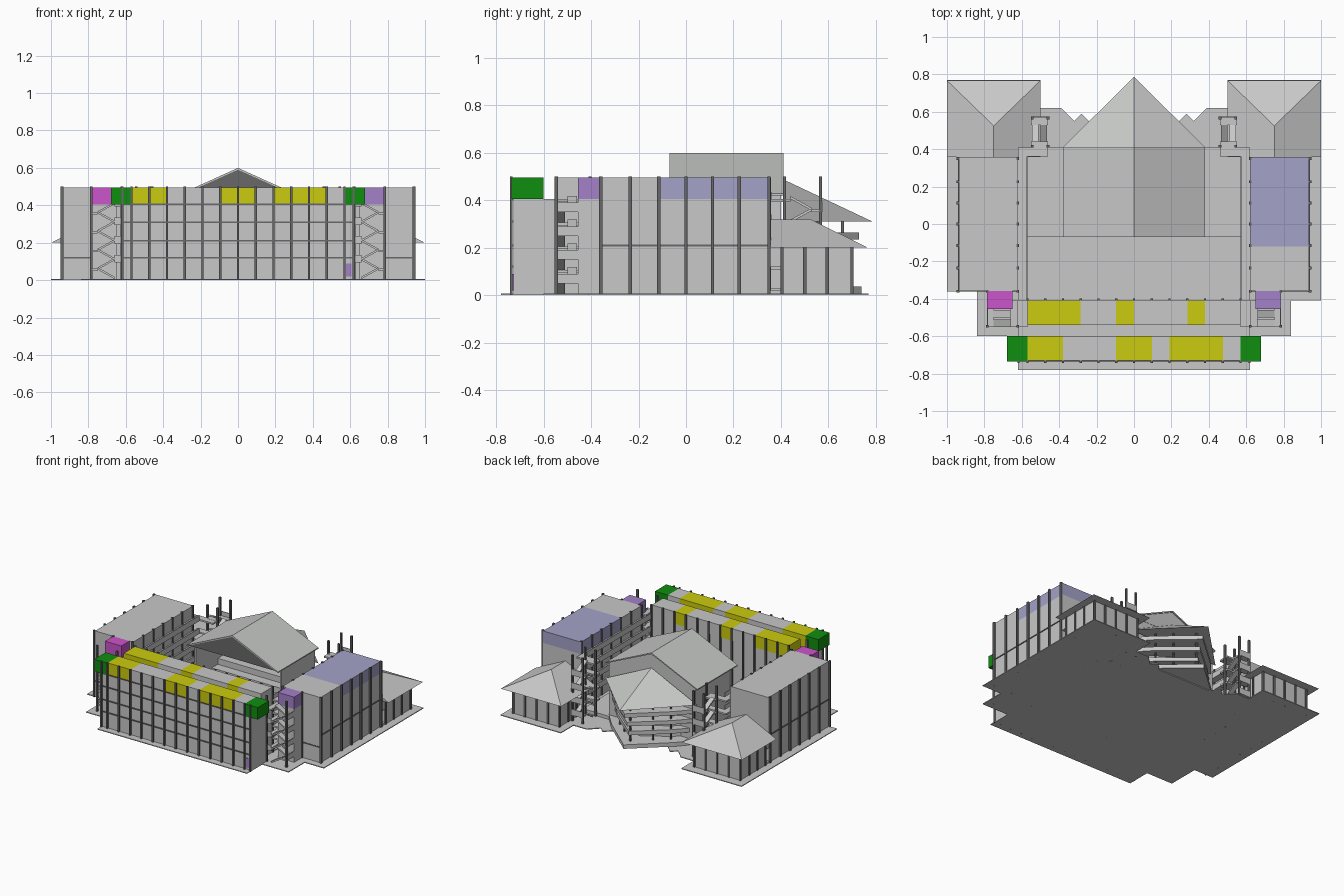
import bpy, bmesh, math

if "Cube" in bpy.data.objects:
    bpy.data.objects.remove(bpy.data.objects["Cube"])


def material(name, r, g, b):
    m = bpy.data.materials.new(name)
    m.diffuse_color = (r, g, b, 1)
    m.use_nodes = True
    m.node_tree.nodes["Principled BSDF"].inputs["Base Color"].default_value = m.diffuse_color
    return m


GRAY = material("light gray", .57, .58, .57)
DARK = material("dark gray", .14, .14, .14)
YELLOW = material("yellow", .60, .60, .005)
GREEN = material("green", .005, .27, .005)
MAGENTA = material("magenta", .60, .09, .60)
PURPLE = material("purple", .37, .22, .58)
LAVENDER = material("lavender", .37, .36, .58)


def finish(name, bm, mat):
    bmesh.ops.recalc_face_normals(bm, faces=bm.faces[:])
    me = bpy.data.meshes.new(name)
    bm.to_mesh(me)
    bm.free()
    me.materials.append(mat)
    ob = bpy.data.objects.new(name, me)
    bpy.context.collection.objects.link(ob)
    return ob


def add_prism(bm, pts, lo, hi, axis="z"):
    """Extrude a 2D outline along the given axis."""
    place = {"z": lambda a, b, t: (a, b, t),
             "y": lambda a, b, t: (a, t, b),
             "x": lambda a, b, t: (t, a, b)}[axis]
    low = [bm.verts.new(place(a, b, lo)) for a, b in pts]
    top = [bm.verts.new(place(a, b, hi)) for a, b in pts]
    bm.faces.new(low)
    bm.faces.new(top)
    n = len(pts)
    for i in range(n):
        j = (i + 1) % n
        bm.faces.new((low[i], low[j], top[j], top[i]))


def prism(name, pts, lo, hi, mat, axis="z"):
    bm = bmesh.new()
    add_prism(bm, pts, lo, hi, axis)
    return finish(name, bm, mat)


def boxes(name, items, mat):
    """Join boxes given as (x0, x1, y0, y1, z0, z1)."""
    bm = bmesh.new()
    for x0, x1, y0, y1, z0, z1 in items:
        add_prism(bm, [(x0, y0), (x1, y0), (x1, y1), (x0, y1)], z0, z1)
    return finish(name, bm, mat)


def solid(name, verts, faces, mat):
    bm = bmesh.new()
    vs = [bm.verts.new(v) for v in verts]
    for f in faces:
        bm.faces.new([vs[i] for i in f])
    return finish(name, bm, mat)


def post(x, y, z0=0, z1=.5, r=.007):
    return (x - r, x + r, y - r, y + r, z0, z1)


TOP, ROOM = .495, .405
LEVELS = (.12, .21, .31, .405)

# ground slab, and the stepped courtyard paving
half = [(.62, -.78), (.62, -.60), (.84, -.60), (.84, -.41), (1, -.41), (1, .77),
        (.5, .77), (.5, .62), (.39, .62), (.32, .55), (.28, .59), (.22, .53)]
left = [(-x, -.36 if y == -.41 else y) for x, y in reversed(half)]
prism("ground_slab", half + left, 0, .006, GRAY)
court = [(-.57, -.375), (.57, -.375), (.57, -.18), (.155, -.18),
         (.155, -.085), (-.155, -.085), (-.155, -.18), (-.57, -.18)]
prism("courtyard_paving", court, .006, .012, GRAY)

# front block: lower floors and two rows of rooms on top
boxes("front_block", [(-.62, .62, -.728, -.548, 0, ROOM),
                      (-.57, .57, -.548, -.41, 0, ROOM)], GRAY)
BAY = .095
rows = [("front", -.73, -.60, {-6, -5, -1, 0, 2, 3, 4}),
        ("rear", -.54, -.408, {-6, -5, -4, -1, 3})]
for label, y0, y1, painted in rows:
    for mat, test in ((YELLOW, True), (GRAY, False)):
        boxes(label + ("_yellow_rooms" if test else "_plain_rooms"),
              [(i * BAY, (i + 1) * BAY, y0, y1, ROOM, TOP)
               for i in range(-6, 6) if (i in painted) == test], mat)
boxes("green_end_rooms", [(min(s * .57, s * .678), max(s * .57, s * .678), -.735, -.60, ROOM, TOP)
                          for s in (-1, 1)], GREEN)
xs = [i * BAY for i in range(-6, 7)]
boxes("front_columns", [post(x, -.737, r=.006) for x in xs + [-.617, .617]]
      + [post(x, -.404, r=.006) for x in xs], DARK)
boxes("front_floor_bands", [(-.62, .62, -.735, -.725, z - .004, z + .004) for z in LEVELS], DARK)
boxes("purple_door", [(.577, .607, -.732, -.727, .02, .09)], PURPLE)

# side wings
WY = (-.36, -.235, -.115, 0, .112, .225, .35)
for s in (-1, 1):
    side = "right" if s > 0 else "left"

    def sx(a, b):
        return (min(s * a, s * b), max(s * a, s * b))

    boxes(side + "_wing", [(*sx(.62, .935), -.358, .358, 0, ROOM),
                           (*sx(.62, .935), -.358, -.12, ROOM, TOP)], GRAY)
    boxes(side + "_wing_top_rooms", [(*sx(.62, .935), -.12, .358, ROOM, TOP)],
          LAVENDER if s > 0 else GRAY)
    boxes(side + "_wing_columns", [post(s * .941, y) for y in WY]
          + [post(s * .622, y) for y in WY], DARK)
    boxes(side + "_wing_bands", [(*sx(.93, .94), -.36, .358, .206, .214),
                                 (*sx(.62, .935), -.362, -.35, .116, .124)], DARK)

    # galleries along the courtyard with parapets
    boxes(side + "_galleries",
          [(*sx(.57, .62), -.41, .41, z - .012, z) for z in LEVELS]
          + [(*sx(.46, .57), .36, .41, z - .012, z) for z in LEVELS]
          + [(*sx(.57, .575), -.41, .36, z, z + .03) for z in LEVELS], GRAY)

    # front stair tower: shaft, coloured top room, posts and flights
    boxes(side + "_service_shaft", [(*sx(.65, .785), -.455, -.358, 0, ROOM)], GRAY)
    boxes(side + "_shaft_top_room", [(*sx(.65, .785), -.455, -.358, ROOM, TOP)],
          PURPLE if s > 0 else MAGENTA)
    boxes(side + "_front_stair_posts",
          [post(s * x, -.547) for x in (.622, .785)] + [post(s * .785, -.36)], DARK)
    bm = bmesh.new()
    for k in range(4):
        z = .006 + .1 * k
        for a, b, za, y0, y1 in ((.66, .75, z, -.55, -.51), (.75, .66, z + .05, -.50, -.46)):
            add_prism(bm, [(s * a, za), (s * b, za + .05), (s * b, za + .062), (s * a, za + .012)],
                      y0, y1, "y")
    finish(side + "_front_stair_flights", bm, GRAY)
    boxes(side + "_front_stair_landings",
          [(*sx(.75, .785), -.55, -.455, .05 + .1 * k, .062 + .1 * k) for k in range(4)]
          + [(*sx(.62, .66), -.55, -.41, .1 * k - .006, .1 * k + .006) for k in range(1, 5)]
          + [(*sx(.78, .785), -.55, -.455, .06 + .1 * k, .09 + .1 * k) for k in range(4)]
          + [(*sx(.62, .66), -.55, -.545, .1 * k, .1 * k + .035) for k in range(1, 4)], GRAY)

    # rear stair tower
    boxes(side + "_rear_stair_posts", [post(s * x, y) for x in (.46, .545) for y in (.415, .567)], DARK)
    bm = bmesh.new()
    for k in range(4):
        z = .006 + .1 * k
        for a, b, za, x0, x1 in ((.44, .53, z, .465, .50), (.53, .44, z + .05, .51, .545)):
            add_prism(bm, [(a, za), (b, za + .05), (b, za + .062), (a, za + .012)],
                      s * x0, s * x1, "x")
    finish(side + "_rear_stair_flights", bm, GRAY)
    boxes(side + "_rear_stair_landings",
          [(*sx(.46, .55), .53, .575, .05 + .1 * k, .062 + .1 * k) for k in range(4)]
          + [(*sx(.46, .55), .57, .575, .06 + .1 * k, .095 + .1 * k) for k in range(4)]
          + [(*sx(.46, .55), .40, .44, .1 * k - .006, .1 * k + .006) for k in range(1, 5)], GRAY)

    # rear pavilion with hipped roof
    boxes(side + "_pavilion", [(*sx(.56, .94), .40, .70, 0, .2),
                               (*sx(.56, .94), .358, .40, .12, .2),
                               (*sx(.56, .94), .358, .40, 0, .02)], GRAY)
    boxes(side + "_pavilion_columns",
          [post(s * x, y, 0, .2) for x in (.56, .94) for y in (.405, .5, .595, .70)]
          + [post(s * x, .70, 0, .2) for x in (.655, .75, .845)], DARK)
    solid(side + "_pavilion_roof",
          [(s * .5, .357, .2), (s, .357, .2), (s, .767, .2), (s * .5, .767, .2),
           (s * .75, .357, .32), (s * .75, .525, .32)],
          [(0, 1, 2, 3), (0, 4, 1), (1, 4, 5, 2), (2, 5, 3), (3, 5, 4, 0)], GRAY)

# central hall: floor, walls and seating steps
boxes("hall_floor", [(-.57, .57, -.07, .41, .006, .03)], GRAY)
boxes("hall_walls", [(-.36, -.35, 0, .40, .03, .43), (.35, .36, 0, .40, .03, .43),
                     (-.36, .36, .39, .40, .03, .43)], GRAY)
boxes("hall_seating_steps", [(-.35, .35, .05 + .07 * k, .39, .03 + .045 * k, .075 + .045 * k)
                             for k in range(5)], GRAY)

# main gable roof with its end panels
RISE = [(-.38, .428), (0, .6), (.38, .428)]
prism("main_roof", RISE + [(.38, .42), (0, .59), (-.38, .42)], -.07, .41, GRAY, "y")
prism("front_gable_panel", [(-.37, .428), (0, .592), (.37, .428)], -.066, -.06, DARK, "y")
prism("rear_gable_panel", [(-.37, .428), (0, .592), (.37, .428)], .395, .402, GRAY, "y")

# pointed rear roof over tiered terraces
solid("rear_pointed_roof",
      [(-.38, .41, .31), (.38, .41, .31), (0, .787, .31), (0, .41, .488)],
      [(0, 1, 2), (0, 3, 1), (1, 3, 2), (2, 3, 0)], GRAY)


def kite(w, tip):
    return [(-w, .40), (w, .40), (w * .72, .40 + (tip - .40) * .33), (0, tip),
            (-w * .72, .40 + (tip - .40) * .33)]


for i, (z, w, tip) in enumerate(((.006, .36, .74), (.085, .31, .68), (.16, .33, .70), (.235, .35, .73))):
    prism("rear_terrace_%d" % (i + 1), kite(w, tip), z, z + .03, GRAY)
prism("rear_terrace_core", kite(.24, .56), .03, .31, GRAY)
boxes("rear_terrace_posts", [post(0, .66, .03, .31)]
      + [post(s * x, y, .03, .31, .005) for s in (-1, 1) for x, y in ((.12, .56), (.21, .48))], DARK)
